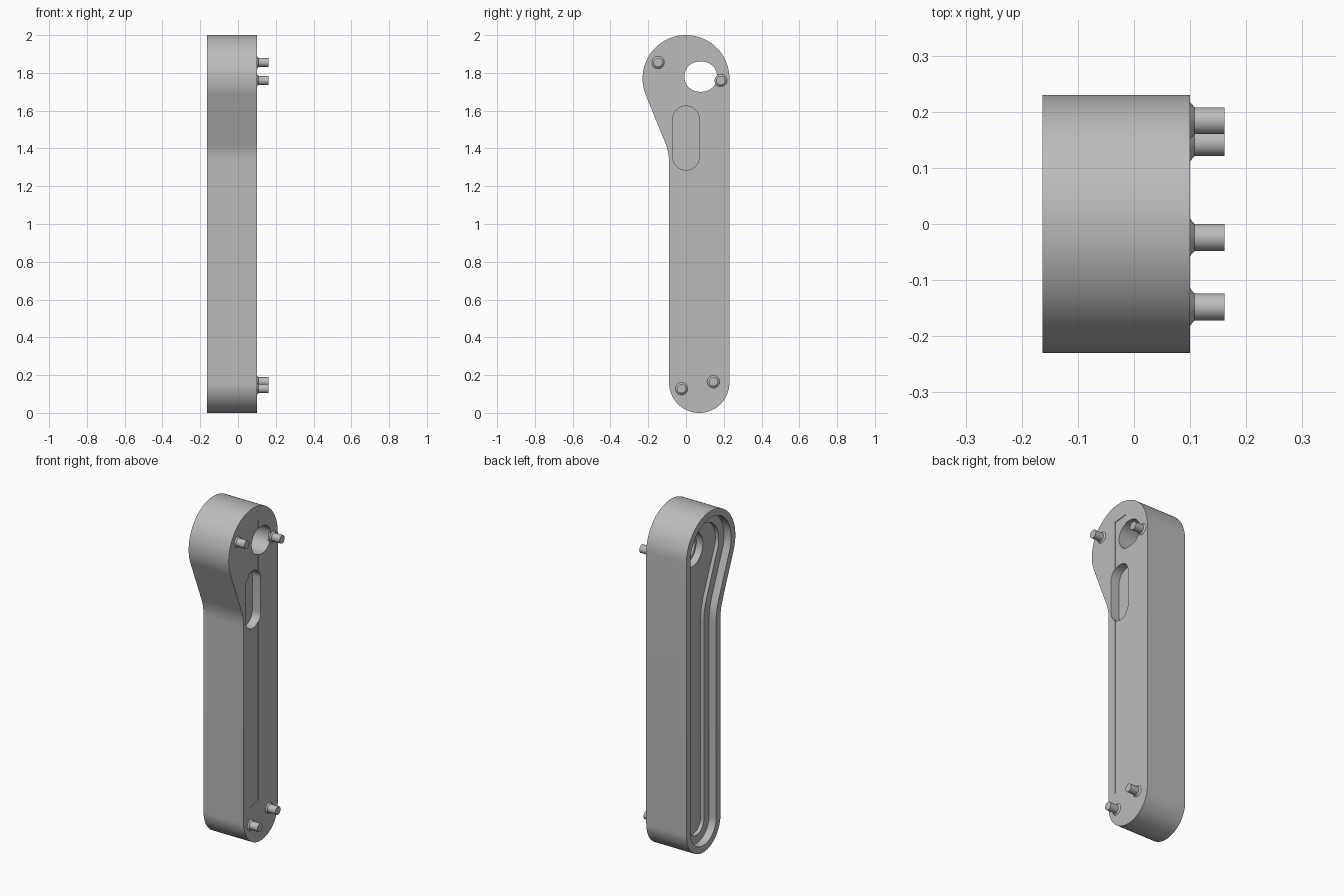
import bpy, bmesh
from math import sin, cos, radians, pi

cube = bpy.data.objects.get("Cube")
if cube:
    bpy.data.objects.remove(cube)

BACK, FACE = -0.163, 0.10

grey = bpy.data.materials.new("plain grey")
grey.use_nodes = True
colour = (0.5, 0.5, 0.5, 1)
grey.diffuse_color = colour
grey.node_tree.nodes["Principled BSDF"].inputs["Base Color"].default_value = colour


def arc(cy, cz, r, start, end, steps):
    angles = [radians(start + (end - start) * i / steps) for i in range(steps + 1)]
    return [(cy + r * cos(a), cz + r * sin(a)) for a in angles]


def arm_outline(inset):
    """Round head, straight back edge, round foot and a swept neck."""
    return (arc(0, 1.77, 0.23 - inset, 0, 202, 48)
            + arc(-0.37, 1.326, 0.28 + inset, 22, 0, 10)
            + arc(0.07, 0.16, 0.16 - inset, 180, 360, 40))


def obround(y, z, r, dy, dz):
    """Stadium shape stretched along y or z."""
    if dz:
        return arc(y, z + dz, r, 0, 180, 20) + arc(y, z - dz, r, 180, 360, 20)
    return arc(y + dy, z, r, -90, 90, 20) + arc(y - dy, z, r, 90, 270, 20)


def finish(obj):
    obj.data.materials.clear()
    obj.data.materials.append(grey)
    bpy.ops.object.select_all(action='DESELECT')
    obj.select_set(True)
    bpy.context.view_layer.objects.active = obj
    bpy.ops.object.shade_smooth_by_angle(angle=radians(30))


def prism(name, points, x0, x1):
    bm = bmesh.new()
    base = bm.faces.new([bm.verts.new((x0, y, z)) for y, z in points])
    top = bmesh.ops.extrude_face_region(bm, geom=[base])["geom"]
    verts = [v for v in top if isinstance(v, bmesh.types.BMVert)]
    bmesh.ops.translate(bm, verts=verts, vec=(x1 - x0, 0, 0))
    bmesh.ops.recalc_face_normals(bm, faces=bm.faces)
    mesh = bpy.data.meshes.new(name)
    bm.to_mesh(mesh)
    bm.free()
    obj = bpy.data.objects.new(name, mesh)
    bpy.context.collection.objects.link(obj)
    return obj


def cut(body, points, x0, x1):
    cutter = prism("cutter", points, x0, x1)
    cutter.hide_render = True
    mod = body.modifiers.new("cut", 'BOOLEAN')
    mod.operation = 'DIFFERENCE'
    mod.solver = 'EXACT'
    mod.object = cutter
    bpy.context.view_layer.objects.active = body
    bpy.ops.object.modifier_apply(modifier=mod.name)
    bpy.data.objects.remove(cutter)


# Arm body
body = prism("arm_body", arm_outline(0), BACK, FACE)

# Stepped hollow in the rear side
cut(body, arm_outline(0.04), BACK - 0.1, BACK + 0.046)
cut(body, arm_outline(0.09), BACK - 0.1, BACK + 0.068)

# Through hole with a counterbore
cut(body, obround(0.078, 1.78, 0.08, 0.007, 0), BACK - 0.1, FACE + 0.1)
cut(body, arc(0.078, 1.78, 0.1, 0, 352.5, 47), BACK - 0.1, BACK + 0.11)

# Blind slot and shallow strip in the pin side
cut(body, obround(0, 1.455, 0.07, 0, 0.1), FACE - 0.055, FACE + 0.1)
cut(body, [(-0.04, 0.23), (0.05, 0.25), (0.05, 1.91), (-0.04, 1.9)],
    FACE - 0.004, FACE + 0.1)
finish(body)

# Locating pins with flared feet
PIN_PROFILE = [(FACE - 0.01, 0.033), (FACE, 0.033), (FACE + 0.008, 0.024), (0.161, 0.024)]


def pin(name, y, z, sides=32):
    bm = bmesh.new()
    rings = [[bm.verts.new((x, y + r * cos(2 * pi * i / sides), z + r * sin(2 * pi * i / sides)))
              for i in range(sides)] for x, r in PIN_PROFILE]
    for a, b in zip(rings, rings[1:]):
        for i in range(sides):
            j = (i + 1) % sides
            bm.faces.new((a[i], a[j], b[j], b[i]))
    bm.faces.new(rings[0])
    bm.faces.new(rings[-1])
    bmesh.ops.recalc_face_normals(bm, faces=bm.faces)
    mesh = bpy.data.meshes.new(name)
    bm.to_mesh(mesh)
    bm.free()
    obj = bpy.data.objects.new(name, mesh)
    bpy.context.collection.objects.link(obj)
    finish(obj)


pin("upper_front_pin", -0.148, 1.855)
pin("upper_back_pin", 0.184, 1.76)
pin("lower_front_pin", -0.024, 0.128)
pin("lower_back_pin", 0.145, 0.165)
